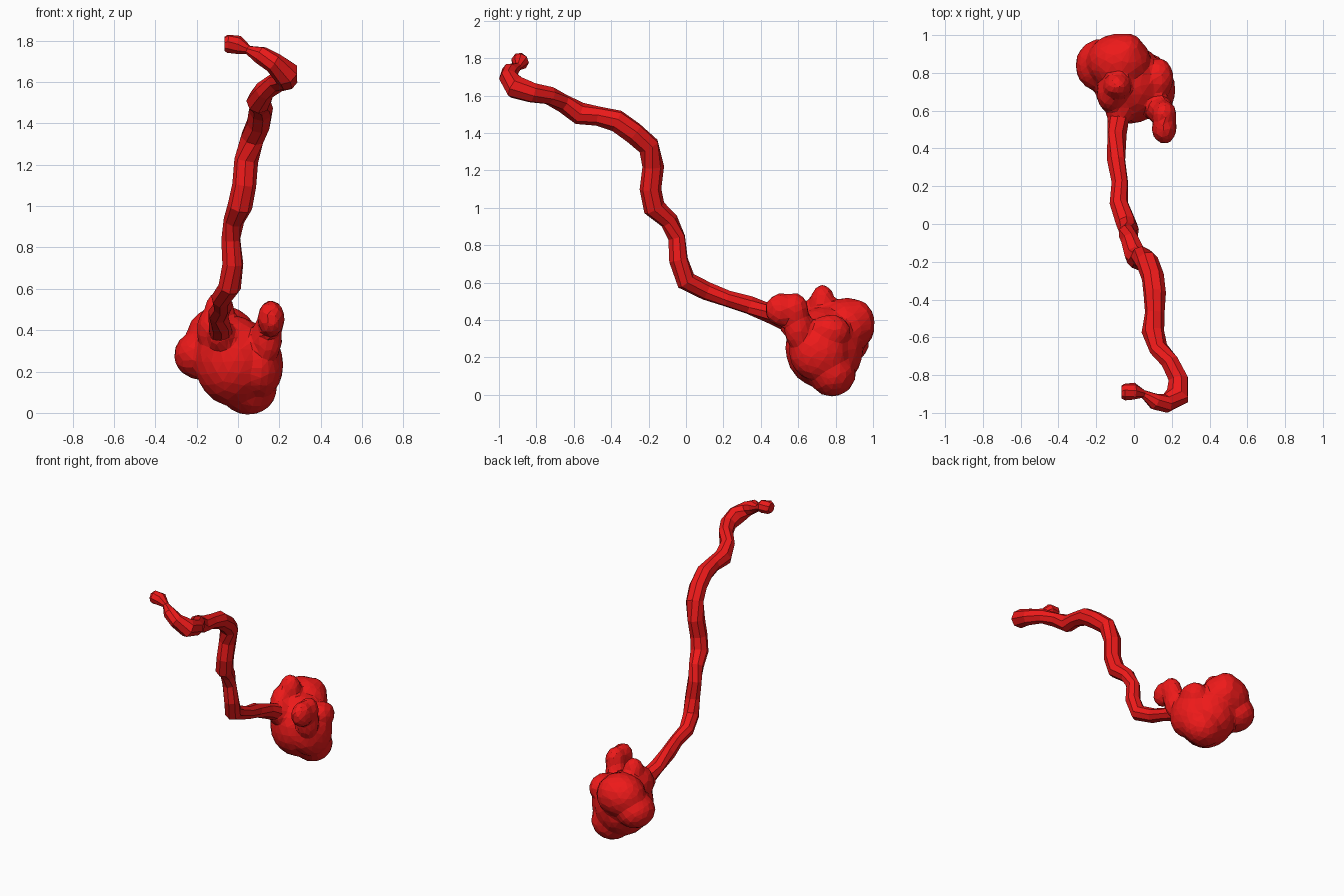
import bpy, bmesh, random
from mathutils import Matrix

random.seed(4)
red = bpy.data.materials.new("red")
red.diffuse_color = (0.85, 0.01, 0.01, 1)

# Lumpy body: overlapping ellipsoids (centre, radii) fused into one skin
lobes = [
    ((-0.02, 0.74, 0.25), (0.19, 0.21, 0.22)),   # core
    ((-0.08, 0.86, 0.37), (0.17, 0.15, 0.15)),   # upper back
    ((-0.04, 0.91, 0.38), (0.10, 0.10, 0.13)),   # back corner
    ((-0.18, 0.84, 0.28), (0.13, 0.14, 0.12)),   # left bulge
    ((0.10, 0.71, 0.23), (0.12, 0.16, 0.16)),    # right bulge
    ((0.13, 0.77, 0.34), (0.08, 0.11, 0.09)),    # right shoulder
    ((0.05, 0.78, 0.12), (0.14, 0.13, 0.13)),    # underside
    ((0.16, 0.51, 0.455), (0.066, 0.088, 0.088)),  # front knob
    ((0.16, 0.58, 0.455), (0.066, 0.075, 0.09)),
    ((0.14, 0.60, 0.36), (0.075, 0.075, 0.12)),  # knob neck
    ((-0.09, 0.73, 0.48), (0.075, 0.07, 0.11)),  # peak
    ((-0.12, 0.69, 0.40), (0.08, 0.10, 0.12)),
    ((-0.08, 0.60, 0.37), (0.07, 0.10, 0.08)),   # tail root
]
bm = bmesh.new()
for c, r in lobes:
    bmesh.ops.create_icosphere(bm, subdivisions=3, radius=1,
                               matrix=Matrix.Translation(c) @ Matrix.Diagonal((*r, 1)))
mesh = bpy.data.meshes.new("lumpy_body")
bm.to_mesh(mesh)
bm.free()
body = bpy.data.objects.new("lumpy_body", mesh)
bpy.context.collection.objects.link(body)
mesh.materials.append(red)
rm = body.modifiers.new("fuse", 'REMESH')
rm.mode = 'VOXEL'
rm.voxel_size = 0.015
sm = body.modifiers.new("soften", 'SMOOTH')
sm.factor = 0.5
sm.iterations = 4
dec = body.modifiers.new("facet", 'DECIMATE')
dec.ratio = 0.09

# Long knobbly tail: eight-sided tube along a path (x, y, z, radius)
path = [
    (-0.065, -0.89, 1.785, 0.035), (-0.05, -0.89, 1.785, 0.045),
    (0.00, -0.885, 1.78, 0.045), (0.05, -0.90, 1.755, 0.022),
    (0.11, -0.94, 1.73, 0.045), (0.17, -0.95, 1.695, 0.05),
    (0.23, -0.91, 1.645, 0.065), (0.235, -0.82, 1.615, 0.055),
    (0.19, -0.73, 1.60, 0.05), (0.13, -0.66, 1.56, 0.05),
    (0.10, -0.57, 1.505, 0.06), (0.11, -0.47, 1.49, 0.052),
    (0.11, -0.37, 1.465, 0.06), (0.10, -0.28, 1.40, 0.06),
    (0.07, -0.20, 1.33, 0.06), (0.04, -0.175, 1.22, 0.058),
    (0.03, -0.19, 1.10, 0.058), (0.01, -0.17, 1.00, 0.06),
    (-0.02, -0.09, 0.93, 0.05), (-0.035, -0.05, 0.84, 0.048),
    (-0.025, -0.04, 0.72, 0.052), (-0.04, 0.00, 0.61, 0.055),
    (-0.08, 0.11, 0.555, 0.05), (-0.075, 0.22, 0.515, 0.045),
    (-0.095, 0.34, 0.48, 0.05), (-0.09, 0.47, 0.425, 0.052),
    (-0.08, 0.60, 0.37, 0.06),
]
cu = bpy.data.curves.new("tail", 'CURVE')
cu.dimensions = '3D'
cu.bevel_depth = 1
cu.bevel_resolution = 2
cu.use_fill_caps = True
sp = cu.splines.new('POLY')
sp.points.add(len(path) - 1)
for p, (x, y, z, r) in zip(sp.points, path):
    p.co = (x, y, z, 1)
    p.radius = r
    p.tilt = random.uniform(-0.3, 0.3)
sp.use_smooth = False
cu.materials.append(red)
tail = bpy.data.objects.new("tail", cu)
bpy.context.collection.objects.link(tail)
